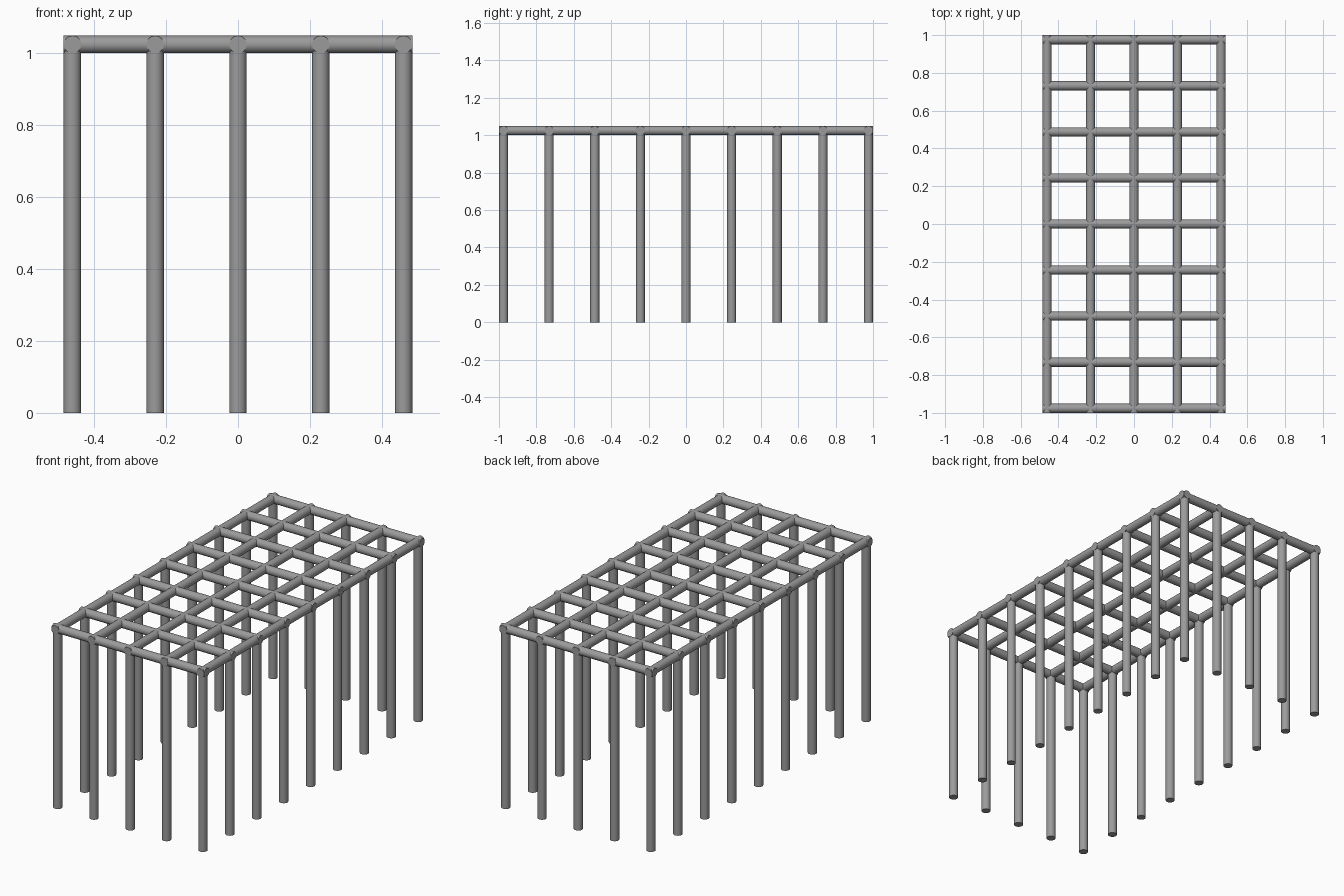
import bpy
from mathutils import Vector

if "Cube" in bpy.data.objects:
    bpy.data.objects.remove(bpy.data.objects["Cube"], do_unlink=True)

# Overall dimensions of the frame
RADIUS = 0.0243
HALF_X, HALF_Y = 0.485, 1.0
BEAM_Z = 1.025
COLUMNS, ROWS = 5, 9

steel = bpy.data.materials.new("grey steel")
steel.use_nodes = True
grey = (0.33, 0.33, 0.33, 1.0)
steel.diffuse_color = grey
steel.node_tree.nodes["Principled BSDF"].inputs["Base Color"].default_value = grey


def tube(name, start, end):
    """Capped round bar between two points."""
    start, end = Vector(start), Vector(end)
    axis = end - start
    bpy.ops.mesh.primitive_cylinder_add(
        vertices=32, radius=RADIUS, depth=axis.length,
        location=(start + end) / 2,
        rotation=axis.to_track_quat('Z', 'Y').to_euler())
    bar = bpy.context.object
    bar.name = name
    bar.data.materials.append(steel)
    bpy.ops.object.shade_smooth_by_angle()


def spread(half, count):
    """Evenly spaced bar centres whose outer sides reach the half size."""
    reach = half - RADIUS
    return [reach * (2 * i / (count - 1) - 1) for i in range(count)]


xs, ys = spread(HALF_X, COLUMNS), spread(HALF_Y, ROWS)

# Roof grid: long beams and cross beams at one height
for x in xs:
    tube("long_beam", (x, -HALF_Y, BEAM_Z), (x, HALF_Y, BEAM_Z))
for y in ys:
    tube("cross_beam", (-HALF_X, y, BEAM_Z), (HALF_X, y, BEAM_Z))

# Posts under the outer joints only
for i, x in enumerate(xs):
    for j, y in enumerate(ys):
        if i in (0, COLUMNS - 1) or j in (0, ROWS - 1):
            tube("post", (x, y, 0), (x, y, BEAM_Z))
